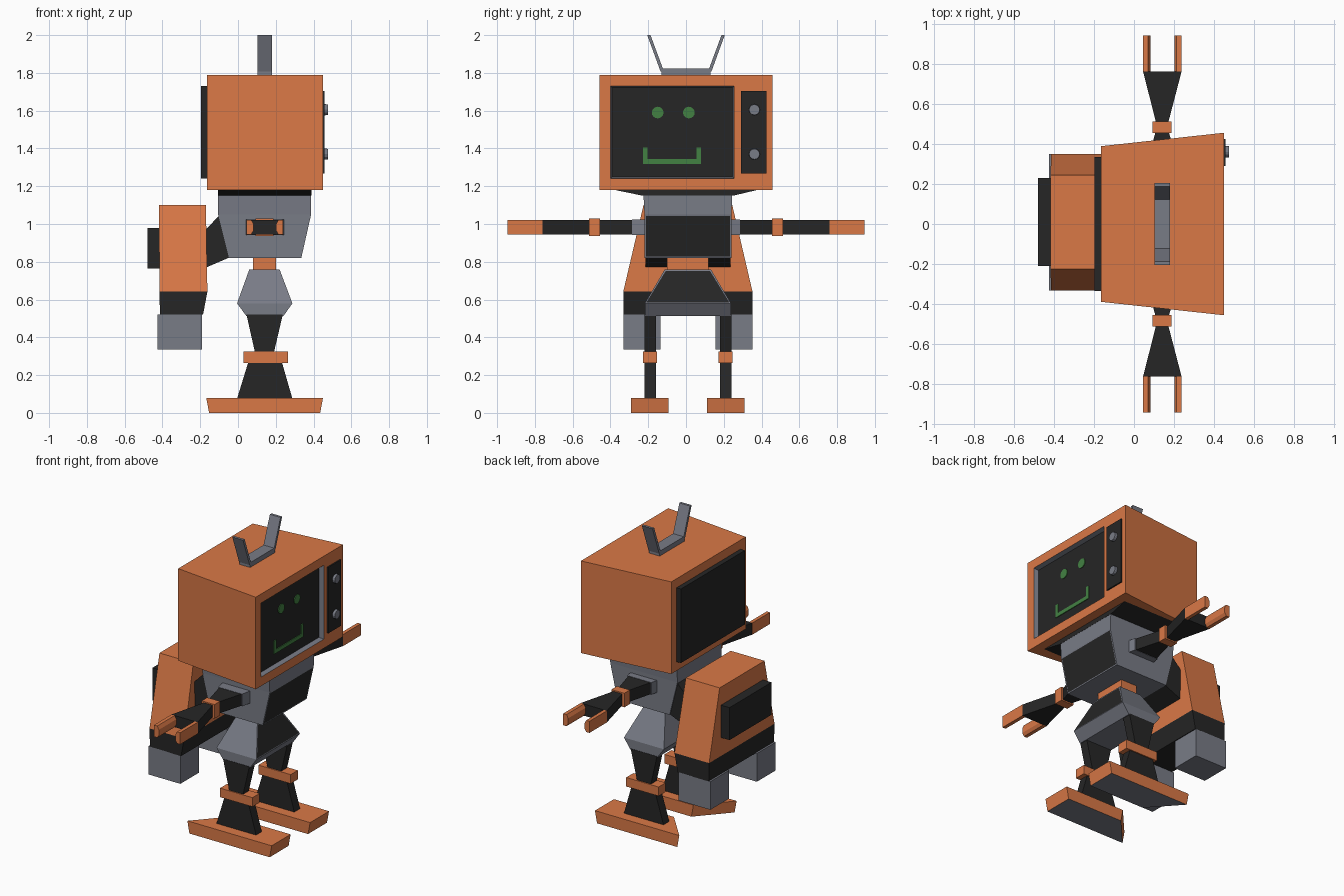
import bpy, bmesh, math

if "Cube" in bpy.data.objects:
    bpy.data.objects.remove(bpy.data.objects["Cube"])


def material(name, r, g, b):
    m = bpy.data.materials.new(name)
    m.diffuse_color = (r, g, b, 1)
    m.use_nodes = True
    m.node_tree.nodes["Principled BSDF"].inputs["Base Color"].default_value = m.diffuse_color
    return m


ORANGE = material("orange", 0.70, 0.19, 0.062)
GREY = material("grey", 0.19, 0.20, 0.24)
BLACK = material("black", 0.019, 0.019, 0.019)
GREEN = material("green", 0.055, 0.22, 0.055)


def rect(axis, pos, a0, a1, b0, b1):
    """Rectangle across one axis; a and b are the other two axes in order."""
    i = "xyz".index(axis)
    return [tuple(p[:i] + [pos] + p[i:]) for p in
            ([a0, b0], [a1, b0], [a1, b1], [a0, b1])]


def disc(x, y, z, r, n=12):
    return [(x, y + r * math.cos(2 * math.pi * k / n), z + r * math.sin(2 * math.pi * k / n))
            for k in range(n)]


def loft(name, rings, mat, bands=None, front_panel=False):
    """Bridge rings and cap the ends; bands maps a band (or 'start'/'end' cap) to a material."""
    bands = bands or {}
    mats = [mat]
    me = bpy.data.meshes.new(name)
    bm = bmesh.new()
    vs = [[bm.verts.new(p) for p in ring] for ring in rings]
    n = len(rings[0])

    def face(verts, key):
        m = bands.get(key, mat)
        if m not in mats:
            mats.append(m)
        bm.faces.new(verts).material_index = mats.index(m)

    for i in range(len(vs) - 1):
        for k in range(n):
            j = (k + 1) % n
            face([vs[i][k], vs[i][j], vs[i + 1][j], vs[i + 1][k]], i)
    face(vs[0][::-1], "start")
    face(vs[-1], "end")
    bmesh.ops.recalc_face_normals(bm, faces=bm.faces)
    if front_panel:  # black panel inset in the sloping front face
        mats.append(BLACK)
        bm.normal_update()
        hit = [f for f in bm.faces if f.normal.x > 0.9 and 0.1 < abs(f.normal.z) < 0.5]
        bmesh.ops.inset_region(bm, faces=hit, thickness=0.01)
        for f in hit:
            f.material_index = len(mats) - 1
    bm.to_mesh(me)
    bm.free()
    for m in mats:
        me.materials.append(m)
    ob = bpy.data.objects.new(name, me)
    bpy.context.collection.objects.link(ob)
    return ob


def box(name, x0, x1, y0, y1, z0, z1, mat):
    return loft(name, [rect("z", z0, x0, x1, y0, y1), rect("z", z1, x0, x1, y0, y1)], mat)


# Head with a recessed screen
loft("head", [rect("x", -0.165, -0.39, 0.39, 1.18, 1.79),
              rect("x", 0.45, -0.457, 0.457, 1.18, 1.79),
              rect("x", 0.45, -0.40, 0.255, 1.24, 1.73),
              rect("x", 0.42, -0.392, 0.247, 1.248, 1.722)],
     ORANGE, {2: GREY, "end": BLACK})
box("head_back_panel", -0.197, -0.16, -0.335, 0.335, 1.24, 1.73, BLACK)

# Face on the screen
for side, y in (("right", -0.15), ("left", 0.015)):
    loft("eye_" + side, [disc(0.418, y, 1.59, 0.031, 16), disc(0.425, y, 1.59, 0.031, 16)], GREEN)
mouth = [(-0.228, 1.405), (-0.228, 1.318), (0.08, 1.318), (0.08, 1.405),
         (0.056, 1.405), (0.056, 1.343), (-0.204, 1.343), (-0.204, 1.405)]
loft("mouth", [[(x, y, z) for y, z in mouth] for x in (0.418, 0.425)], GREEN)

# Control panel and knobs
box("control_panel", 0.445, 0.459, 0.29, 0.425, 1.268, 1.705, BLACK)
for name, z in (("upper_knob", 1.605), ("lower_knob", 1.37)):
    loft(name, [disc(0.455, 0.362, z, 0.03), disc(0.476, 0.362, z, 0.028)], GREY)

# Antenna strip bent upward at both ends
path = [(-0.205, 2.0), (-0.135, 1.808), (0.135, 1.808), (0.205, 2.0),
        (0.188, 2.0), (0.122, 1.822), (-0.122, 1.822), (-0.188, 2.0)]
loft("antenna", [[(x, y, z) for y, z in path] for x in (0.102, 0.18)], GREY)
box("antenna_base", 0.102, 0.18, -0.13, 0.13, 1.785, 1.81, GREY)

# Neck, torso, waist and pelvis
CY = 0.01
loft("neck", [rect("z", 1.15, -0.105, 0.388, CY - 0.24, CY + 0.24),
              rect("z", 1.182, -0.105, 0.388, -0.385, 0.385)], BLACK)
loft("torso", [rect("z", 0.82, -0.048, 0.335, CY - 0.23, CY + 0.23),
               rect("z", 1.05, -0.105, 0.387, CY - 0.23, CY + 0.23),
               rect("z", 1.155, -0.105, 0.387, CY - 0.235, CY + 0.235)],
     GREY, front_panel=True)
box("waist", 0.08, 0.20, CY - 0.11, CY + 0.11, 0.75, 0.825, ORANGE)
loft("pelvis", [rect("z", 0.512, 0.045, 0.24, CY - 0.228, CY + 0.228),
                rect("z", 0.58, -0.005, 0.288, CY - 0.228, CY + 0.228),
                rect("z", 0.76, 0.06, 0.22, CY - 0.122, CY + 0.122)],
     GREY, front_panel=True)

# Backpack with strut, rear panel and two thrusters
strut = [(-0.18, 0.96), (-0.10, 1.045), (-0.04, 0.825), (-0.18, 0.765)]
loft("backpack_strut", [[(x, y, z) for x, z in strut] for y in (CY - 0.225, CY + 0.225)], BLACK)
loft("backpack", [rect("z", 0.52, -0.413, -0.185, CY - 0.342, CY + 0.342),
                  rect("z", 0.642, -0.416, -0.162, CY - 0.342, CY + 0.342),
                  rect("z", 1.10, -0.418, -0.17, CY - 0.235, CY + 0.235)],
     ORANGE, {0: BLACK, "start": BLACK})
box("backpack_rear_panel", -0.48, -0.41, CY - 0.22, CY + 0.22, 0.765, 0.98, BLACK)

for side, s in (("left", 1), ("right", -1)):
    y0, y1 = sorted((CY + s * 0.145, CY + s * 0.342))
    box("thruster_" + side, -0.425, -0.19, y0, y1, 0.335, 0.522, GREY)

    # Arm: shoulder, upper arm, cuff, forearm and two fingers
    def span(name, y0, xa, y1, xb, mat, grow=0.0):
        loft(f"{name}_{side}", [rect("y", s * y0, *xa, 0.945 - grow, 1.022 + grow),
                                rect("y", s * y1, *xb, 0.945 - grow, 1.022 + grow)], mat)

    span("shoulder", 0.21, (0.04, 0.245), 0.285, (0.055, 0.23), GREY, 0.002)
    span("upper_arm", 0.28, (0.06, 0.225), 0.47, (0.11, 0.172), BLACK)
    span("cuff", 0.455, (0.093, 0.187), 0.513, (0.093, 0.187), ORANGE, 0.008)
    span("forearm", 0.51, (0.11, 0.172), 0.763, (0.046, 0.238), BLACK)
    for name, d in (("front_finger", 1), ("rear_finger", -1)):
        sec = [(0.096, 0.945), (0.096, 1.022), (0.072, 1.022), (0.06, 1.0),
               (0.06, 0.965), (0.072, 0.945)]
        loft(f"{name}_{side}", [[(0.142 + d * a, s * y, z) for a, z in sec]
                                for y in (0.76, 0.945)], ORANGE)

    # Leg: thigh, knee band, shin and foot
    y = CY + s * 0.2
    loft("thigh_" + side, [rect("z", 0.32, 0.09, 0.19, y - 0.03, y + 0.03),
                           rect("z", 0.52, 0.045, 0.237, y - 0.03, y + 0.03)], BLACK)
    box("knee_band_" + side, 0.028, 0.265, y - 0.037, y + 0.037, 0.265, 0.325, ORANGE)
    loft("shin_" + side, [rect("z", 0.075, -0.005, 0.288, y - 0.03, y + 0.03),
                          rect("z", 0.27, 0.055, 0.232, y - 0.03, y + 0.03)], BLACK)
    foot = []
    for z, e in ((0.0, 0.015), (0.08, 0.0)):
        foot.append([(-0.168 + e, y + s * 0.1, z), (0.45 - e, y + s * 0.1, z),
                     (0.45 - e, y - s * 0.098, z), (0.01 + e, y - s * 0.098, z)])
    loft("foot_" + side, foot, ORANGE, {"start": GREY})
